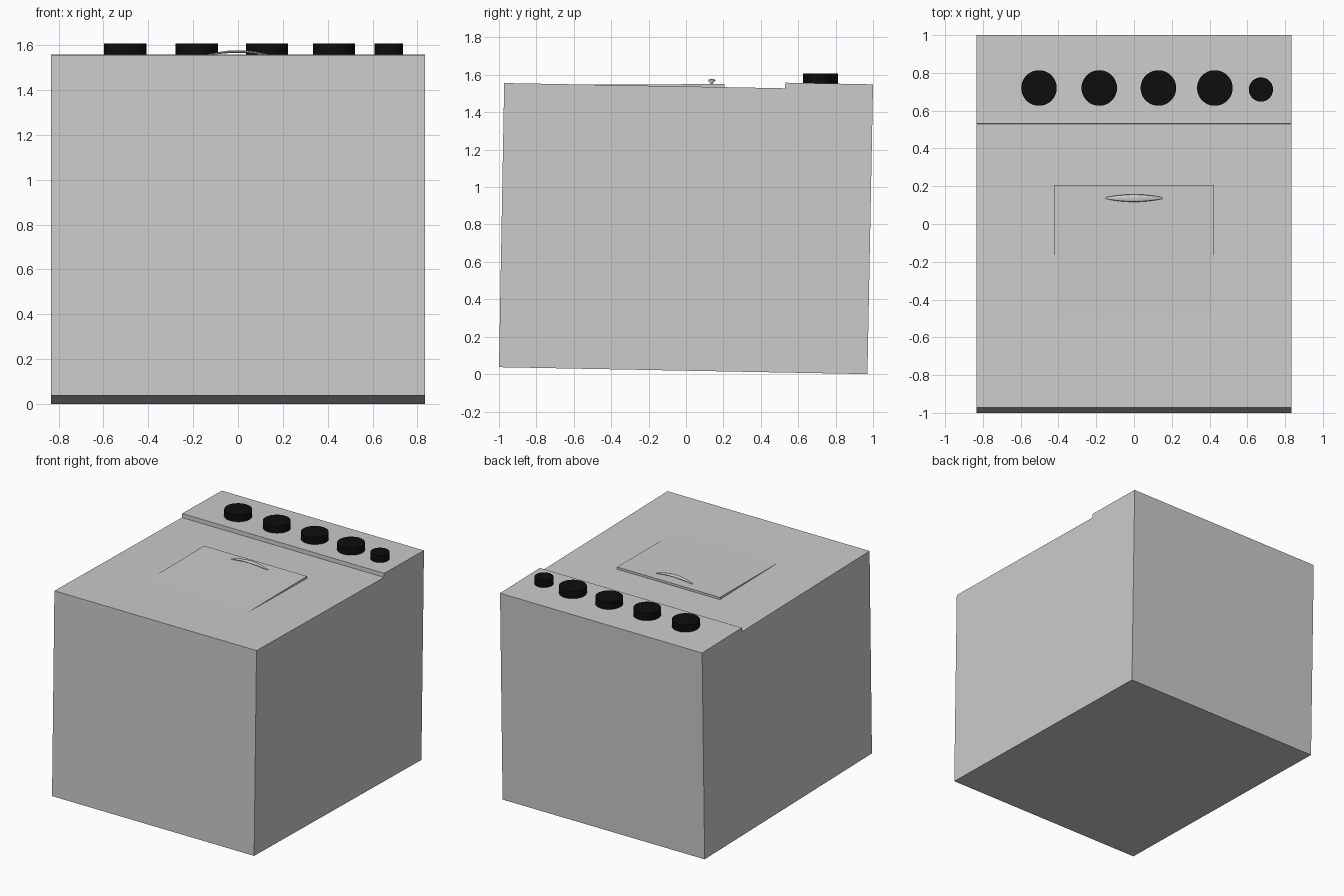
import bpy, bmesh, math

if "Cube" in bpy.data.objects:
    bpy.data.objects.remove(bpy.data.objects["Cube"])


def finish(name, bm):
    bmesh.ops.recalc_face_normals(bm, faces=bm.faces)
    me = bpy.data.meshes.new(name)
    bm.to_mesh(me)
    bm.free()
    ob = bpy.data.objects.new(name, me)
    bpy.context.collection.objects.link(ob)
    return ob


def extrude_profile(name, profile, half_width):
    """Side profile (y, z) extruded symmetrically along x."""
    bm = bmesh.new()
    face = bm.faces.new([bm.verts.new((-half_width, y, z)) for y, z in profile])
    ext = bmesh.ops.extrude_face_region(bm, geom=[face])
    moved = [v for v in ext["geom"] if isinstance(v, bmesh.types.BMVert)]
    bmesh.ops.translate(bm, verts=moved, vec=(2 * half_width, 0, 0))
    return finish(name, bm)


# Slightly tilted body with the raised control panel at the back
extrude_profile("stove_body", [
    (-1.0, 0.037), (0.97, 0.0), (1.0, 1.549), (0.531, 1.558),
    (0.53, 1.528), (-0.972, 1.556)], 0.833)

# Wedge-shaped door, flush with the body along its hinge edge
extrude_profile("oven_door", [
    (-0.49, 1.547), (-0.49, 1.53), (0.206, 1.52), (0.207, 1.551)], 0.424)

# Bowed handle, wide in the middle and tapering to both ends
bm = bmesh.new()
steps, sides, rings = 20, 10, []
for i in range(steps + 1):
    t = -1 + 2 * i / steps
    bow = 1 - t * t
    w, h = 0.004 + 0.016 * bow, 0.003 + 0.003 * bow
    z = 1.551 + 0.0205 * bow
    rings.append([bm.verts.new((0.15 * t,
                                0.137 + w * math.cos(a),
                                z + h * math.sin(a)))
                  for a in (2 * math.pi * k / sides for k in range(sides))])
for a, b in zip(rings, rings[1:]):
    for k in range(sides):
        n = (k + 1) % sides
        bm.faces.new((a[k], a[n], b[n], b[k]))
bm.faces.new(rings[0])
bm.faces.new(rings[-1])
handle = finish("door_handle", bm)
for p in handle.data.polygons:
    p.use_smooth = len(p.vertices) == 4

# Black control knobs: four large and one small
black = bpy.data.materials.new("knob_black")
black.diffuse_color = (0.004, 0.004, 0.004, 1)
black.use_nodes = True
black.node_tree.nodes["Principled BSDF"].inputs["Base Color"].default_value = black.diffuse_color
knobs = [(-0.503, 0.72, 0.094), (-0.184, 0.72, 0.094), (0.129, 0.72, 0.094),
         (0.428, 0.72, 0.094), (0.672, 0.712, 0.064)]
for i, (x, y, r) in enumerate(knobs):
    bpy.ops.mesh.primitive_cylinder_add(vertices=48, radius=r, depth=0.062,
                                        location=(x, y, 1.576))
    knob = bpy.context.object
    knob.name = f"knob_{i + 1}"
    knob.data.materials.append(black)
    bpy.ops.object.shade_smooth_by_angle(angle=math.radians(30))
